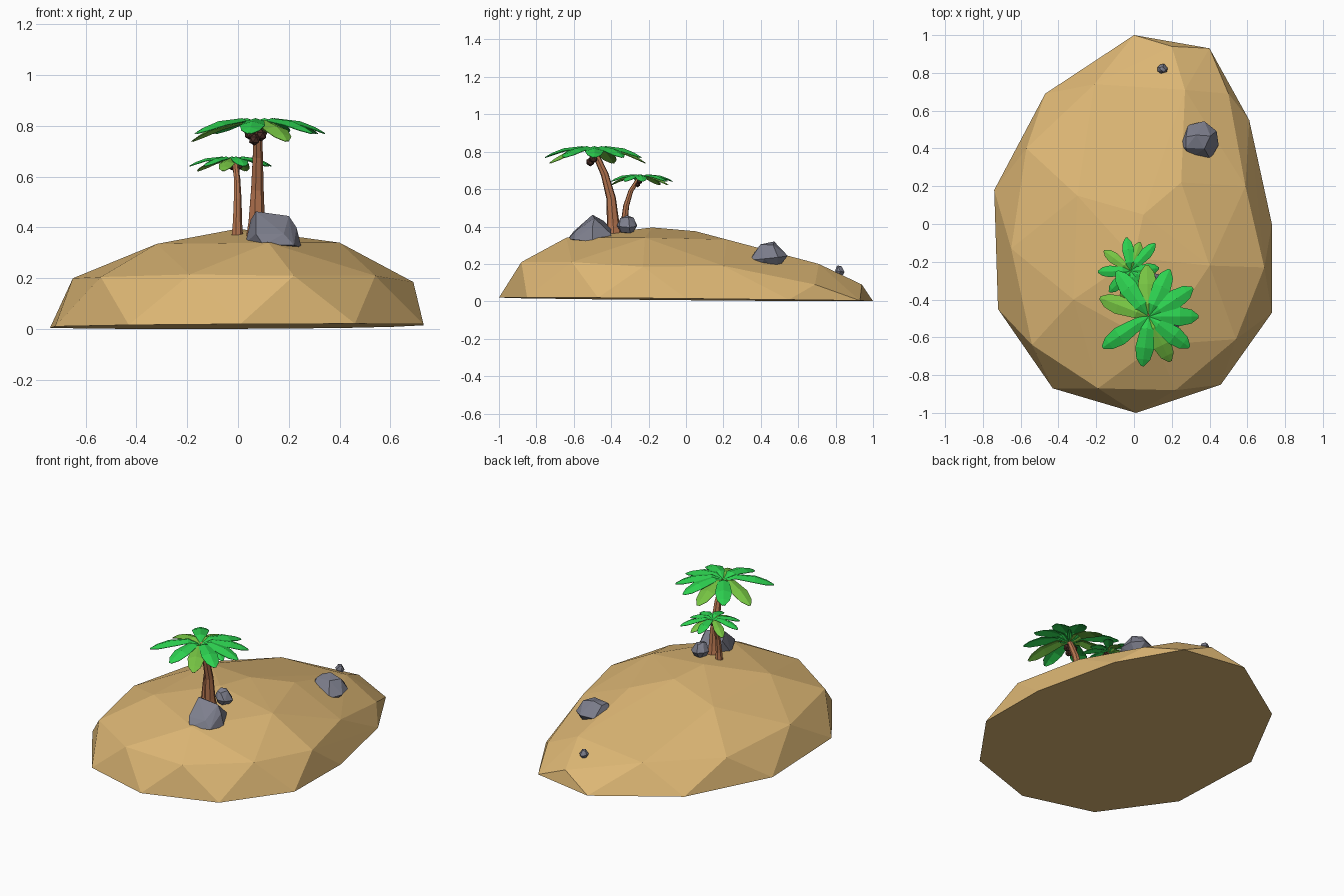
import bpy, bmesh, math
from mathutils import Vector, Matrix

if "Cube" in bpy.data.objects:
    bpy.data.objects.remove(bpy.data.objects["Cube"])


def material(name, rgb):
    m = bpy.data.materials.new(name)
    m.diffuse_color = (*rgb, 1)
    m.use_nodes = True
    m.node_tree.nodes["Principled BSDF"].inputs["Base Color"].default_value = m.diffuse_color
    return m


SAND = material("sand", (0.72, 0.47, 0.175))
STONE = material("grey stone", (0.205, 0.21, 0.265))
BARK = material("brown bark", (0.47, 0.18, 0.08))
SHELL = material("dark coconut", (0.065, 0.025, 0.018))
GREEN = material("bright green", (0.026, 0.64, 0.08))
LIME = material("yellow green", (0.18, 0.55, 0.055))


def finish(name, bm, *mats):
    mesh = bpy.data.meshes.new(name)
    bm.to_mesh(mesh)
    bm.free()
    for m in mats:
        mesh.materials.append(m)
    ob = bpy.data.objects.new(name, mesh)
    bpy.context.collection.objects.link(ob)
    return ob


def hull(name, points, mat):
    bm = bmesh.new()
    for p in points:
        bm.verts.new(p)
    res = bmesh.ops.convex_hull(bm, input=bm.verts[:])
    junk = [v for v in res["geom_interior"] if isinstance(v, bmesh.types.BMVert)]
    bmesh.ops.delete(bm, geom=junk, context='VERTS')
    bmesh.ops.recalc_face_normals(bm, faces=bm.faces[:])
    return finish(name, bm, mat)


# Island: hull of a slightly tilted base outline, a shoulder ring and a crest
base = [(0, 1), (.4, .93), (.61, .55), (.73, 0), (.73, -.47), (.46, -.85),
        (.01, -1), (-.43, -.87), (-.72, -.45), (-.74, .18), (-.47, .69)]
shoulder = [(-.19, -.87, .215), (.22, -.88, .21), (.54, -.61, .21), (.69, -.23, .185),
            (.59, .2, .19), (.5, .69, .09), (.2, .94, .09), (.27, .71, .2),
            (-.21, .74, .17), (-.57, .4, .17), (-.65, -.13, .2), (-.54, -.64, .205)]
crest = [(-.32, -.4, .335), (.12, -.64, .34), (.4, -.22, .34),
         (.25, .22, .33), (-.3, .15, .33), (0, -.18, .395), (.05, .05, .375)]
hull("island", [(x, y, .0105 - .0095 * y + .006 * x) for x, y in base] + shoulder + crest, SAND)

# Large boulder beside the palms
hull("front_boulder", [(.03, -.50, .34), (.05, -.44, .43), (.07, -.5, .463), (.2, -.49, .445),
                       (.23, -.5, .4), (.25, -.5, .32), (.22, -.6, .33), (.1, -.635, .33),
                       (.07, -.6, .375), (.18, -.59, .375), (.2, -.4, .36), (.08, -.4, .39),
                       (.07, -.4, .33), (.2, -.4, .32)], STONE)

# Smaller boulders share one faceted shape
ROCK = [(-1, -.3, -.1), (-.5, -.95, -.2), (.6, -.95, -.3), (1, -.2, -.2), (.9, .5, -.1),
        (.3, 1, 0), (-.5, .8, -.1), (-.6, -.35, .7), (.3, -.4, .8), (.6, .25, .75),
        (-.1, .3, 1), (-.6, .2, .75), (.5, -.5, -.9), (-.5, -.5, -.8), (.4, .4, -1), (-.4, .4, -.9)]


def rock(name, centre, size, turn):
    spin = Matrix.Rotation(math.radians(turn), 3, 'Z')
    pts = []
    for p in ROCK:
        q = spin @ Vector(p)
        pts.append([c + s * a for c, s, a in zip(centre, size, q)])
    hull(name, pts, STONE)


rock("back_boulder", (.34, .44, .243), (.108, .104, .077), 0)
rock("palm_boulder", (.115, -.315, .41), (.055, .053, .05), 70)
rock("pebble", (.15, .82, .165), (.027, .026, .027), 130)


# Palm trunk: tapered tube along a leaning path of (x, y, z, radius)
def trunk(name, path, sides=7):
    bm = bmesh.new()
    rings = []
    for i, (x, y, z, r) in enumerate(path):
        a, b = path[max(i - 1, 0)], path[min(i + 1, len(path) - 1)]
        tilt = Vector((0, 0, 1)).rotation_difference(Vector(b[:3]) - Vector(a[:3]))
        ring = []
        for k in range(sides):
            t = 2 * math.pi * k / sides
            ring.append(bm.verts.new(Vector((x, y, z)) + tilt @ Vector((r * math.cos(t), r * math.sin(t), 0))))
        rings.append(ring)
    for lo, hi in zip(rings, rings[1:]):
        for k in range(sides):
            n = (k + 1) % sides
            bm.faces.new((lo[k], lo[n], hi[n], hi[k]))
    bm.faces.new(rings[-1])
    bm.faces.new(rings[0][::-1])
    finish(name, bm, BARK)


# Palm crown: folded, drooping leaves; (angle, length factor, lime?) per leaf
STATIONS = [(0, -.012, .012), (.07, .018, .034), (.18, .006, .05), (.245, -.018, .037), (.285, -.04, .008)]


def crown(name, centre, scale, leaves):
    bm = bmesh.new()
    for angle, length, lime in leaves:
        t = math.radians(angle)
        out, side = Vector((math.cos(t), math.sin(t), 0)), Vector((-math.sin(t), math.cos(t), 0))
        drop = .016 if lime else 0
        rows = []
        for d, h, w in STATIONS:
            mid = Vector(centre) + scale * (out * d * length + Vector((0, 0, h - drop * d / .15)))
            edge = Vector((0, 0, -w * .3 * scale))
            rows.append([bm.verts.new(mid + side * w * scale + edge), bm.verts.new(mid),
                         bm.verts.new(mid - side * w * scale + edge)])
        for a, b in zip(rows, rows[1:]):
            for k in (0, 1):
                f = bm.faces.new((a[k], a[k + 1], b[k + 1], b[k]))
                f.material_index = int(lime)
    ob = finish(name, bm, GREEN, LIME)
    thick = ob.modifiers.new("thickness", 'SOLIDIFY')
    thick.thickness = .003


def coconuts(name, centre, radius, offsets):
    bm = bmesh.new()
    for o in offsets:
        bmesh.ops.create_icosphere(bm, subdivisions=1, radius=radius,
                                   matrix=Matrix.Translation(Vector(centre) + Vector(o) * radius))
    finish(name, bm, SHELL)


# Tall palm
trunk("tall_trunk", [(.07, -.385, .34, .046), (.072, -.39, .42, .034), (.075, -.40, .55, .026),
                     (.077, -.435, .68, .021), (.077, -.49, .80, .017)])
crown("tall_crown", (.077, -.49, .812), 1,
      [(214, 1.03, 0), (263, .93, 0), (323, .95, 0), (0, .93, 0), (33, .98, 0), (66, .96, 0),
       (125, 1.03, 0), (296, .93, 1), (159, .97, 1), (92, .96, 1)])
coconuts("tall_coconuts", (.07, -.50, .755), .024, [(-.2, -.5, -.4), (.9, .2, .3), (-.9, .5, .5)])

# Short palm
trunk("short_trunk", [(-.004, -.33, .35, .025), (-.003, -.33, .42, .019), (-.002, -.32, .51, .016),
                      (-.004, -.295, .59, .013), (-.012, -.25, .66, .011)])
crown("short_crown", (-.018, -.247, .668), .62,
      [(97, 1, 0), (48, 1.1, 0), (5, .85, 0), (330, .9, 0), (285, .9, 0), (182, .98, 0),
       (225, .9, 0), (143, 1, 1), (72, .9, 1), (255, .9, 1)])
coconuts("short_coconuts", (-.008, -.255, .635), .016, [(.1, -.3, -.6), (-.9, .3, .3), (.8, .4, .4)])
